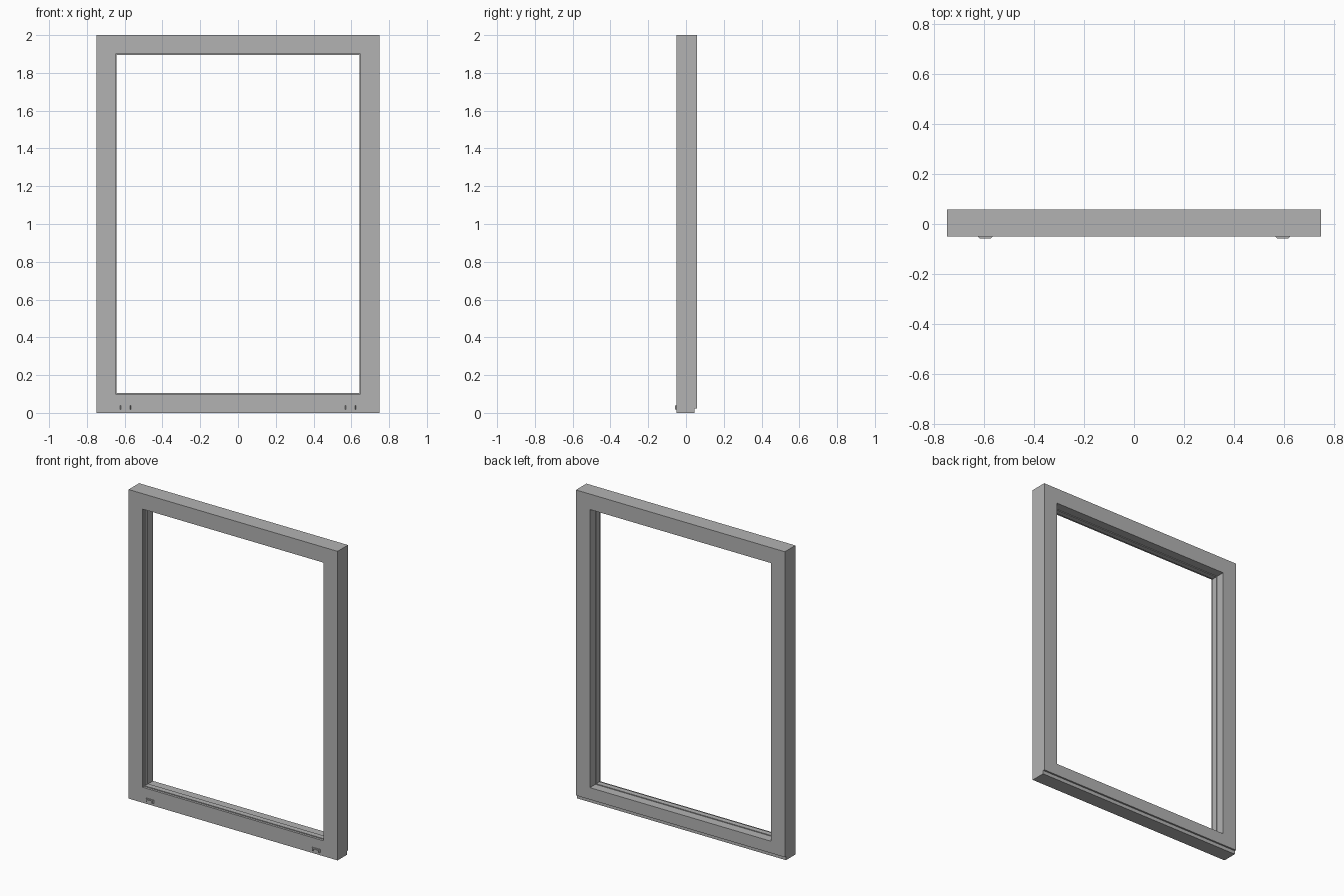
import bpy, bmesh

if "Cube" in bpy.data.objects:
    bpy.data.objects.remove(bpy.data.objects["Cube"], do_unlink=True)

HALF_W, HEIGHT = 0.748, 2.0
FRONT, BACK = -0.05, 0.057
NOTCH_Y, NOTCH_Z = 0.046, 0.023

grey = bpy.data.materials.new("frame grey")
grey.use_nodes = True
colour = (0.45, 0.45, 0.45, 1)
grey.diffuse_color = colour
grey.node_tree.nodes["Principled BSDF"].inputs["Base Color"].default_value = colour


def finish(bm, name):
    bmesh.ops.remove_doubles(bm, verts=bm.verts, dist=0.00001)
    bmesh.ops.recalc_face_normals(bm, faces=bm.faces)
    mesh = bpy.data.meshes.new(name)
    bm.to_mesh(mesh)
    bm.free()
    mesh.materials.append(grey)
    obj = bpy.data.objects.new(name, mesh)
    bpy.context.collection.objects.link(obj)
    return obj


# Window frame: rectangular rings (inset, bottom inset, y) joined in a loop
REVEAL, RIDGE = 0.1, 0.105
rings = [
    (0, 0, FRONT), (0, 0, NOTCH_Y), (0, NOTCH_Z, NOTCH_Y), (0, NOTCH_Z, BACK),
    (REVEAL, REVEAL, BACK), (REVEAL, REVEAL, 0), (RIDGE, RIDGE, 0),
    (RIDGE, RIDGE, -0.035), (REVEAL, REVEAL, -0.035), (REVEAL, REVEAL, FRONT),
]
bm = bmesh.new()
loops = []
for inset, low, y in rings:
    w, top = HALF_W - inset, HEIGHT - inset
    corners = [(-w, low), (w, low), (w, top), (-w, top)]
    loops.append([bm.verts.new((x, y, z)) for x, z in corners])
for k, a in enumerate(loops):
    b = loops[(k + 1) % len(loops)]
    # The drip notch exists on the bottom rail only
    sides = [0] if k == 1 else range(4)
    for i in sides:
        j = (i + 1) % 4
        bm.faces.new((a[i], a[j], b[j], b[i]))
# Close the two vertical slits beside the notch by keeping the corner outline
finish(bm, "window_frame")


# Drain hoods: open-bottomed brackets that taper slightly forwards
def drain_hood(name, cx):
    half, wall, low, high = 0.029, 0.009, 0.017, 0.038
    outline = [(-half, low), (-half, high), (half, high), (half, low),
               (half - wall, low), (half - wall, high - wall),
               (wall - half, high - wall), (wall - half, low)]
    bm = bmesh.new()
    back = [bm.verts.new((cx + x, FRONT, z)) for x, z in outline]
    front = [bm.verts.new((cx + x * 0.82, -BACK, z)) for x, z in outline]
    bm.faces.new(front)
    bm.faces.new(back[::-1])
    for i in range(len(outline)):
        j = (i + 1) % len(outline)
        bm.faces.new((back[i], back[j], front[j], front[i]))
    finish(bm, name)


for side, sign in (("left", 1), ("right", -1)):
    drain_hood(side + "_drain_hood", sign * 0.595)
